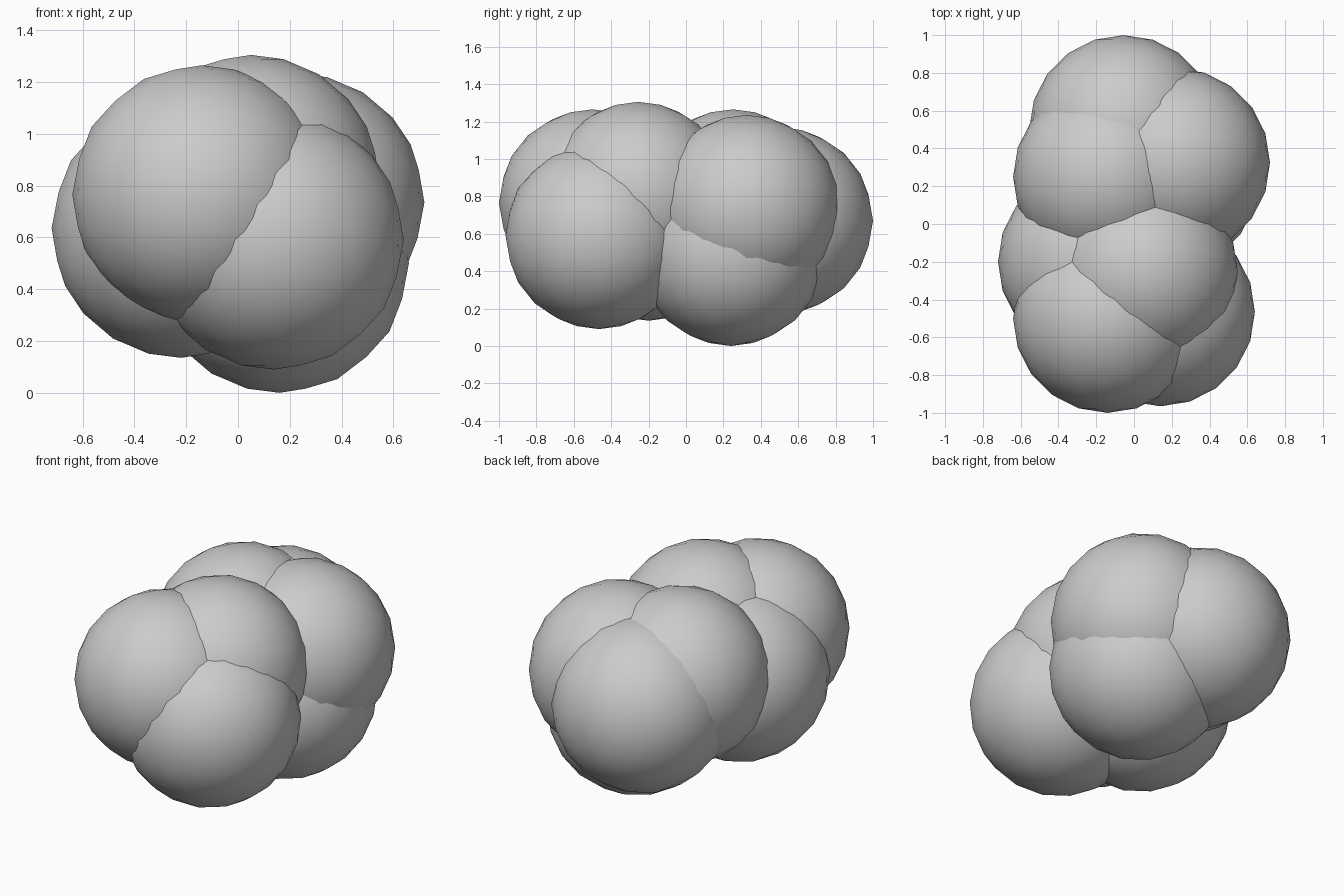
import bpy

if "Cube" in bpy.data.objects:
    bpy.data.objects.remove(bpy.data.objects["Cube"])

R = 0.5

# Eight equal overlapping balls: name -> centre
balls = {
    "front_left_ball": (-0.14, -0.50, 0.765),
    "front_right_ball": (0.14, -0.465, 0.59),
    "top_middle_ball": (0.05, -0.255, 0.805),
    "left_ball": (-0.22, -0.20, 0.635),
    "right_ball": (0.22, 0.325, 0.735),
    "bottom_ball": (0.16, 0.24, 0.50),
    "back_ball": (-0.055, 0.50, 0.67),
    "back_left_ball": (-0.14, 0.25, 0.765),
}


def add_ball(name, centre):
    bpy.ops.mesh.primitive_ico_sphere_add(subdivisions=3, radius=R, location=centre)
    ball = bpy.context.object
    ball.name = name
    bpy.ops.object.shade_smooth()


for name, centre in balls.items():
    add_ball(name, centre)
